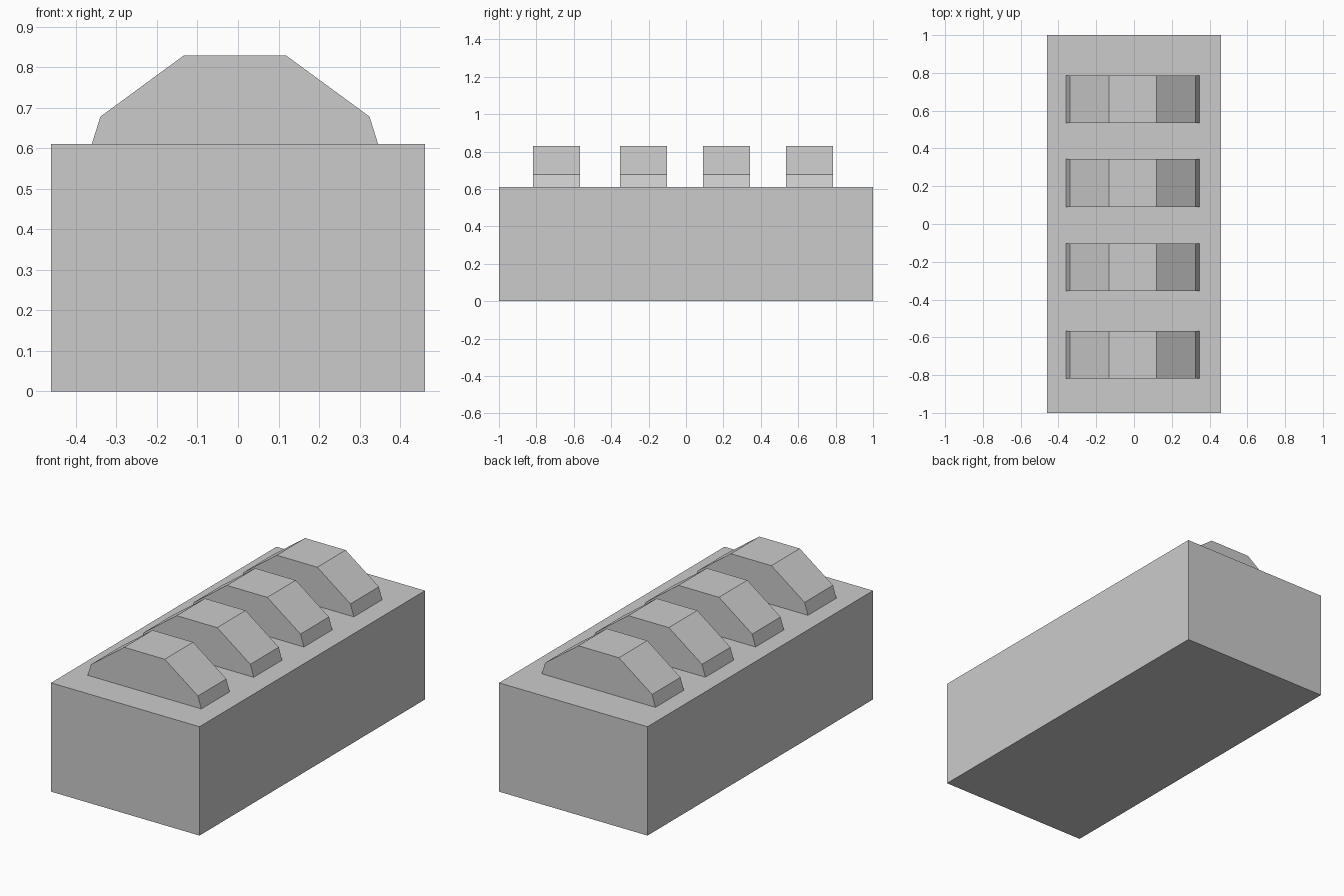
import bpy
import bmesh

if "Cube" in bpy.data.objects:
    bpy.data.objects.remove(bpy.data.objects["Cube"])


def extrude_profile(name, profile, y_centre, depth):
    """Prism from an (x, z) outline, extruded along y."""
    bm = bmesh.new()
    front = [bm.verts.new((x, -depth / 2, z)) for x, z in profile]
    face = bm.faces.new(front)
    res = bmesh.ops.extrude_face_region(bm, geom=[face])
    back = [v for v in res["geom"] if isinstance(v, bmesh.types.BMVert)]
    bmesh.ops.translate(bm, verts=back, vec=(0, depth, 0))
    bmesh.ops.recalc_face_normals(bm, faces=bm.faces)
    mesh = bpy.data.meshes.new(name)
    bm.to_mesh(mesh)
    bm.free()
    obj = bpy.data.objects.new(name, mesh)
    obj.location.y = y_centre
    bpy.context.collection.objects.link(obj)
    return obj


HALF_WIDTH, HEIGHT = 0.461, 0.611

# Base block
extrude_profile("base_block",
                [(-HALF_WIDTH, 0), (HALF_WIDTH, 0),
                 (HALF_WIDTH, HEIGHT), (-HALF_WIDTH, HEIGHT)], 0, 2.0)

# Four faceted ridges across the top, slightly off centre in x
RIDGE_X = -0.0075
half = [(0.353, HEIGHT), (0.332, 0.678), (0.126, 0.829)]
profile = ([(RIDGE_X + x, z) for x, z in half]
           + [(RIDGE_X - x, z) for x, z in reversed(half)])
for i, y in enumerate((-0.693, -0.228, 0.217, 0.66), 1):
    extrude_profile(f"ridge_{i}", profile, y, 0.252)
